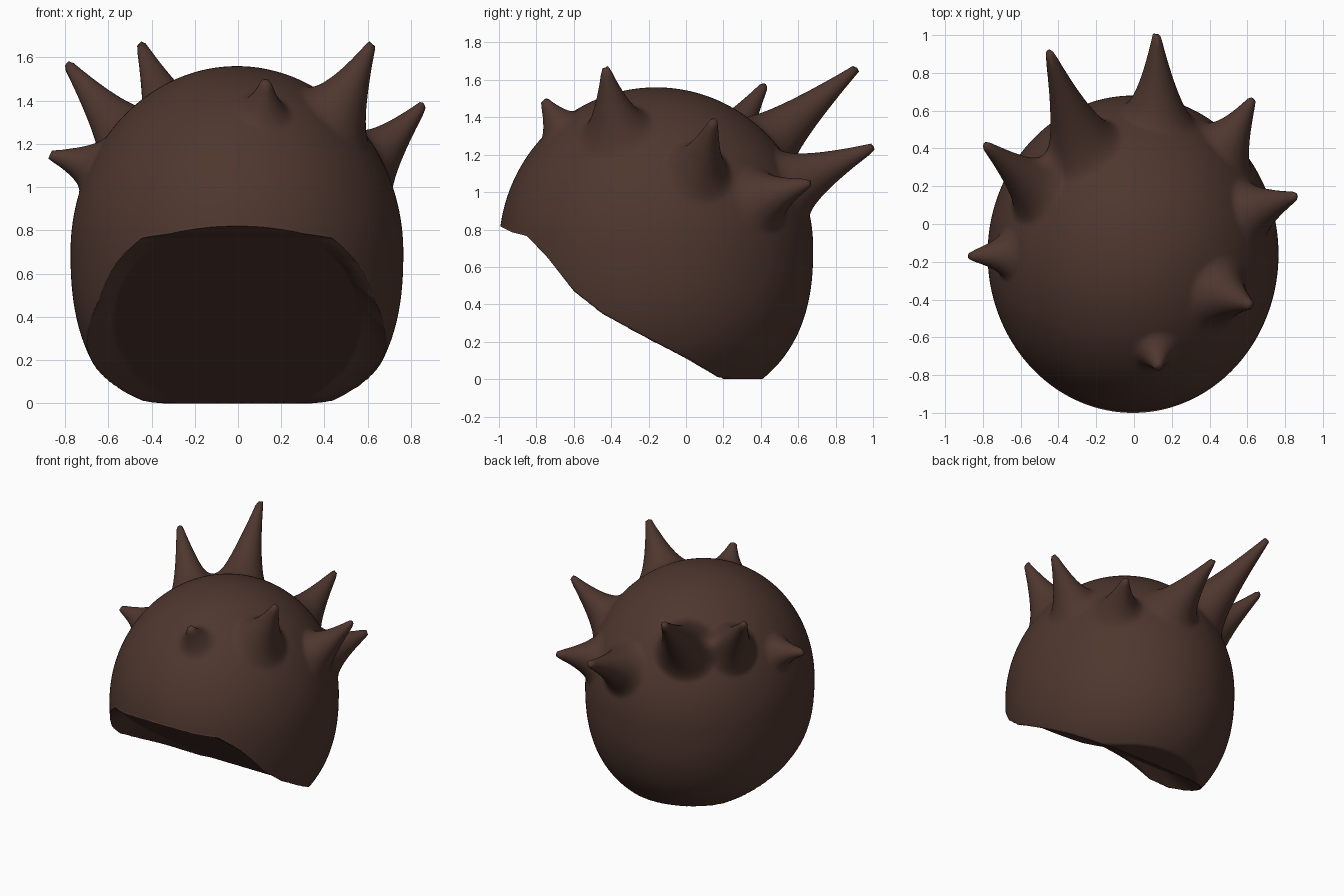
import bpy, bmesh
from mathutils import Vector

if "Cube" in bpy.data.objects:
    bpy.data.objects.remove(bpy.data.objects["Cube"])

CENTRE = Vector((-0.005, -0.16, 0.70))
RADII = Vector((0.77, 0.84, 0.86))
LOW_POWER = 2.4   # fuller curve below the widest level

# Rim height along y: front brim sloping down to the flat nape
RIM = [(-1.1, 0.85), (-1.0, 0.82), (-0.93, 0.785), (-0.85, 0.765), (-0.74, 0.65),
       (-0.6, 0.47), (-0.45, 0.35), (-0.25, 0.24), (0.0, 0.11),
       (0.17, 0.01), (0.25, 0.0), (1.1, 0.0)]
# Height of the flat underside, slightly recessed between the side rims
INNER = [(-1.1, 0.85), (-1.0, 0.82), (-0.93, 0.785), (-0.85, 0.765),
         (0.2, 0.0), (1.1, 0.0)]

# Spikes: root direction point, tip, root spread
SPIKES = [
    ((0.12, 0.52, 1.02), (0.12, 1.00, 1.24), 0.22),
    ((-0.28, 0.40, 1.23), (-0.45, 0.91, 1.66), 0.24),
    ((-0.54, 0.20, 1.24), (-0.79, 0.42, 1.57), 0.21),
    ((0.49, 0.40, 0.96), (0.63, 0.66, 1.05), 0.20),
    ((0.66, 0.08, 1.13), (0.86, 0.15, 1.38), 0.20),
    ((-0.70, -0.16, 1.12), (-0.87, -0.17, 1.15), 0.15),
    ((0.47, -0.38, 1.34), (0.62, -0.43, 1.66), 0.22),
    ((0.12, -0.67, 1.34), (0.13, -0.76, 1.49), 0.14),
]


def height(table, y):
    for (y0, z0), (y1, z1) in zip(table, table[1:]):
        if y <= y1:
            return z0 + (z1 - z0) * (y - y0) / (y1 - y0)
    return 0.0


def ring(nz):
    """Relative radius of the body at a relative height."""
    power = 2.0 if nz > 0 else LOW_POWER
    return max(0.0, 1 - min(1.0, abs(nz)) ** power) ** (1 / power)


def on_shell(point):
    d = Vector(point) - CENTRE
    return CENTRE + d / Vector([a / r for a, r in zip(d, RADII)]).length


def body_point(n):
    flat = Vector((n.x, n.y))
    if flat.length > 1e-6:
        flat = flat.normalized() * ring(n.z)
    return CENTRE + Vector((flat.x * RADII.x, flat.y * RADII.y, n.z * RADII.z))


def floor_height(p):
    rim, inner = height(RIM, p.y), height(INNER, p.y)
    across = ring((rim - CENTRE.z) / RADII.z) ** 2 - ((p.y - CENTRE.y) / RADII.y) ** 2
    half_width = RADII.x * max(across, 0.0) ** 0.5
    t = (half_width - abs(p.x - CENTRE.x)) / 0.12
    return rim + (inner - rim) * min(1.0, max(0.0, t))


# Rounded cap body
bm = bmesh.new()
bmesh.ops.create_icosphere(bm, subdivisions=7, radius=1.0)
roots = [(on_shell(root), Vector(tip), spread) for root, tip, spread in SPIKES]
for v in bm.verts:
    base = body_point(v.co)
    p = base.copy()
    # Pull the spikes out of the surface with a flared falloff
    for root, tip, spread in roots:
        d = (base - root).length
        if d < spread:
            t = max(0.0, d - 0.022) / (spread - 0.022)
            p += (tip - root) * (1 - t) ** 2
    # Press the lower part up against the sloped underside
    p.z = max(p.z, floor_height(p))
    v.co = p
mesh = bpy.data.meshes.new("spiky_hair_cap")
bm.to_mesh(mesh)
bm.free()
for poly in mesh.polygons:
    poly.use_smooth = True

brown = bpy.data.materials.new("dark_brown")
brown.diffuse_color = (0.078, 0.038, 0.028, 1)
brown.use_nodes = True
brown.node_tree.nodes["Principled BSDF"].inputs["Base Color"].default_value = brown.diffuse_color
mesh.materials.append(brown)
cap = bpy.data.objects.new("spiky_hair_cap", mesh)
bpy.context.collection.objects.link(cap)
